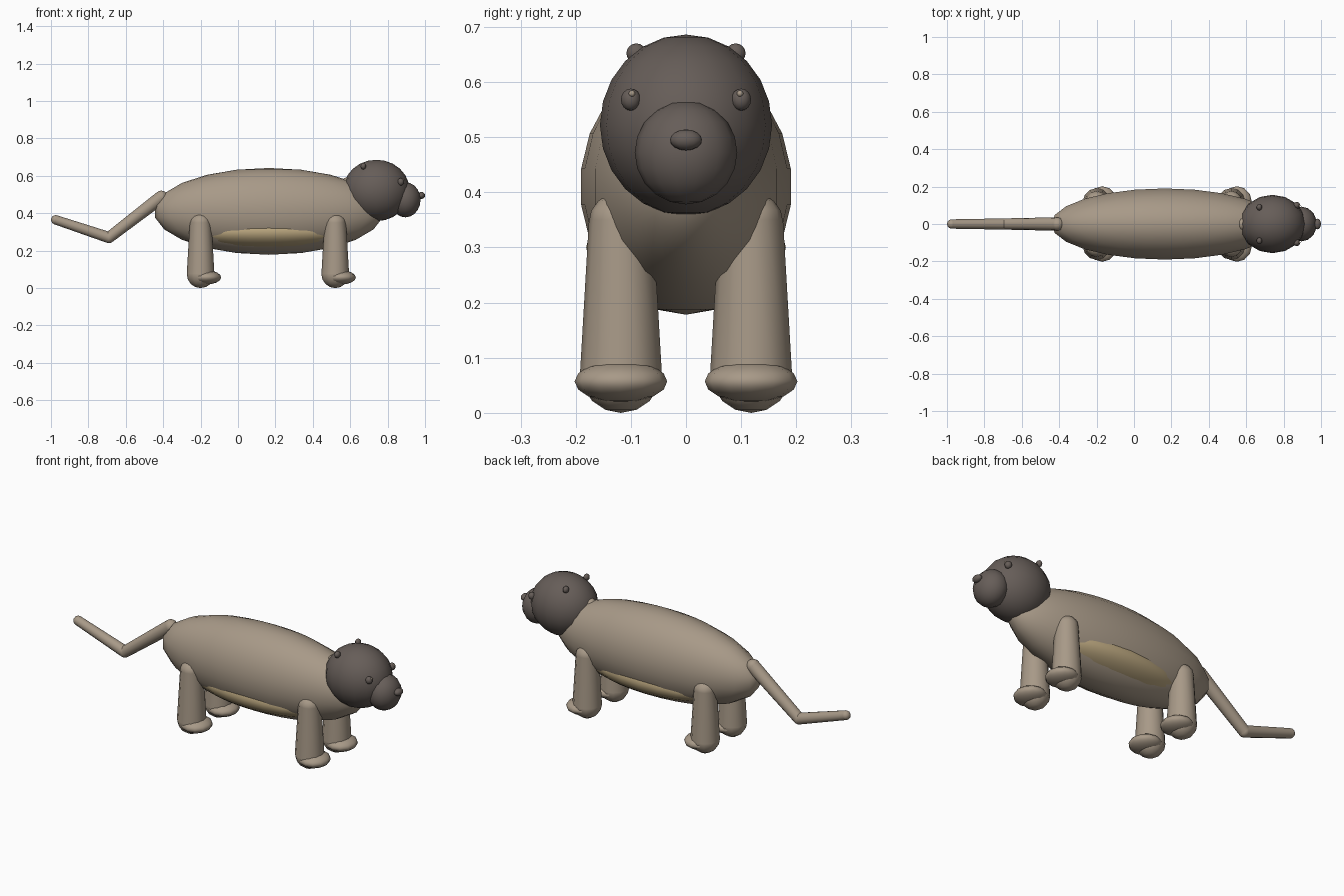
import bpy
import math
from mathutils import Vector

if "Cube" in bpy.data.objects:
    bpy.data.objects.remove(bpy.data.objects["Cube"], do_unlink=True)


def material(name, rgb):
    mat = bpy.data.materials.new(name)
    mat.use_nodes = True
    mat.diffuse_color = (*rgb, 1)
    bsdf = mat.node_tree.nodes["Principled BSDF"]
    bsdf.inputs["Base Color"].default_value = (*rgb, 1)
    bsdf.inputs["Roughness"].default_value = 0.8
    return mat


FUR = material("taupe fur", (0.39, 0.32, 0.245))
DARK = material("dark brown fur", (0.133, 0.11, 0.098))
TAN = material("tan belly", (0.49, 0.38, 0.21))


def finish(name, mat):
    obj = bpy.context.object
    obj.name = name
    obj.data.materials.append(mat)
    bpy.ops.object.shade_smooth()
    return obj


def ellipsoid(name, centre, radii, mat, segments=16, rings=11):
    bpy.ops.mesh.primitive_uv_sphere_add(
        segments=segments, ring_count=rings, radius=1, location=centre)
    bpy.context.object.scale = radii
    return finish(name, mat)


def limb(name, start, end, r_start, r_end, mat):
    """Tapered open tube between two joints."""
    a, b = Vector(start), Vector(end)
    bpy.ops.mesh.primitive_cone_add(
        vertices=12, radius1=r_start, radius2=r_end, depth=(b - a).length,
        end_fill_type='NOTHING', location=(a + b) / 2)
    bpy.context.object.rotation_euler = (b - a).to_track_quat('Z', 'Y').to_euler()
    return finish(name, mat)


# Torso, belly patch and neck
ellipsoid("body", (0.165, 0, 0.41), (0.615, 0.192, 0.232), FUR, 24)
ellipsoid("belly", (0.165, 0, 0.30), (0.43, 0.181, 0.10), TAN, 24, 12)
ellipsoid("neck", (0.585, 0, 0.55), (0.04, 0.04, 0.042), FUR, 12, 8)

# Head
ellipsoid("head", (0.74, 0, 0.522), (0.178, 0.156, 0.164), DARK, 16, 12)
ellipsoid("muzzle", (0.895, 0, 0.472), (0.083, 0.093, 0.094), DARK, 14, 10)
ellipsoid("nose", (0.98, 0, 0.495), (0.02, 0.029, 0.019), DARK, 12, 8)

# Paired parts: near is the front-facing flank, far is the opposite one
for side, s in (("near", -1), ("far", 1)):
    ellipsoid(f"ear_{side}", (0.67, s * 0.09, 0.652), (0.015, 0.018, 0.018), DARK, 10, 8)
    ellipsoid(f"eye_{side}", (0.87, s * 0.1, 0.568), (0.018, 0.018, 0.02), DARK, 12, 8)
    ellipsoid(f"eye_glint_{side}", (0.884, s * 0.098, 0.579), (0.006, 0.006, 0.006), FUR, 8, 6)
    for end, x in (("hind", -0.2), ("front", 0.52)):
        y = s * 0.118
        limb(f"{end}_leg_{side}", (x, y, 0.075), (x, y, 0.35), 0.074, 0.058, FUR)
        ellipsoid(f"{end}_hip_{side}", (x, y, 0.347), (0.058, 0.058, 0.053), FUR, 12, 8)
        ellipsoid(f"{end}_ankle_{side}", (x, y, 0.074), (0.074, 0.074, 0.074), FUR, 12, 8)
        ellipsoid(f"{end}_paw_{side}", (x + 0.03, y, 0.057), (0.08, 0.084, 0.038), FUR, 12, 8)

# Bent tail with round joints
tail = [((-0.41, 0, 0.485), 0.036), ((-0.69, 0, 0.27), 0.03), ((-0.975, 0, 0.365), 0.025)]
for i, (point, r) in enumerate(tail):
    ellipsoid(f"tail_joint_{i + 1}", point, (r, r, r), FUR, 12, 8)
for i in range(len(tail) - 1):
    (a, ra), (b, rb) = tail[i], tail[i + 1]
    limb(f"tail_section_{i + 1}", a, b, ra, rb, FUR)
